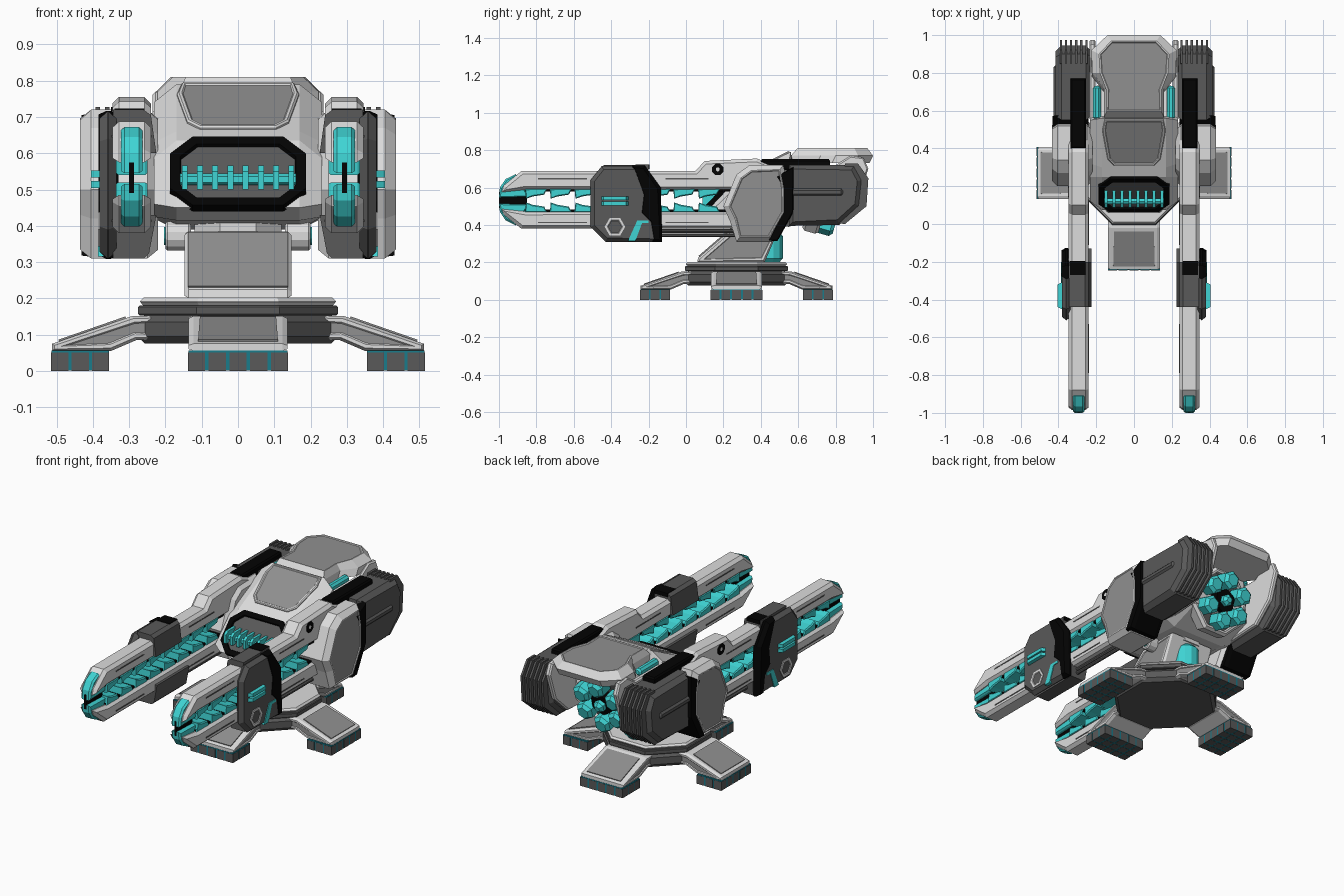
import bpy, bmesh, math
from mathutils import Matrix, Vector


def material(name, r, g, b):
    m = bpy.data.materials.new(name)
    m.diffuse_color = (r, g, b, 1)
    return m


LIGHT = material("light_grey", 0.72, 0.72, 0.72)
MID = material("mid_grey", 0.28, 0.28, 0.28)
DARK = material("dark_grey", 0.10, 0.10, 0.10)
BLACK = material("black", 0.001, 0.001, 0.001)
TEAL = material("teal", 0.05, 0.66, 0.66)
DEEP = material("deep_teal", 0.01, 0.20, 0.26)


def finish(name, bm, mats, mirror):
    me = bpy.data.meshes.new(name)
    bm.to_mesh(me)
    bm.free()
    for m in mats:
        me.materials.append(m)
    ob = bpy.data.objects.new(name, me)
    bpy.context.collection.objects.link(ob)
    if mirror:
        mod = ob.modifiers.new("mirror", 'MIRROR')
        mod.use_mirror_merge = False
    return ob


def loft(name, rings, mat, ch=0, cht=None, panel=None, ends=(0, 1), mirror=False, M=None):
    """Skin rings of points; caps may be chamfered and get an inset panel (width, depth, material)."""
    bm = bmesh.new()
    vs = [[bm.verts.new(p) for p in r] for r in rings]
    n = len(rings[0])
    for a, b in zip(vs, vs[1:]):
        for i in range(n):
            bm.faces.new((a[i], a[(i + 1) % n], b[(i + 1) % n], b[i]))
    caps = [bm.faces.new(vs[0]), bm.faces.new(vs[-1])]
    if M is not None:
        bm.transform(M)
    bmesh.ops.recalc_face_normals(bm, faces=bm.faces)
    if ch:
        bmesh.ops.inset_individual(bm, faces=caps, thickness=cht or ch, depth=ch)
    if panel:
        sel = [caps[e] for e in ends]
        bmesh.ops.inset_individual(bm, faces=sel, thickness=panel[0], depth=0)
        bmesh.ops.inset_individual(bm, faces=sel, thickness=0.004, depth=panel[1])
        for f in sel:
            f.material_index = 1
    return finish(name, bm, [mat] + ([panel[2]] if panel else []), mirror)


def prism(name, axis, pts, a, b, mat, ch=0, **kw):
    place = {'x': lambda p, t: (t, p[0], p[1]), 'y': lambda p, t: (p[0], t, p[1]),
             'z': lambda p, t: (p[0], p[1], t)}[axis]
    rings = [[place(p, t) for p in pts] for t in (a + ch, b - ch)]
    return loft(name, rings, mat, ch, **kw)


def box(name, x0, x1, y0, y1, z0, z1, mat, **kw):
    return prism(name, 'z', [(x0, y0), (x1, y0), (x1, y1), (x0, y1)], z0, z1, mat, **kw)


def ngon(n, r, cx=0, cy=0, turn=0.5):
    return [(cx + r * math.cos(2 * math.pi * (i + turn) / n),
             cy + r * math.sin(2 * math.pi * (i + turn) / n)) for i in range(n)]


def sym(half):
    """Complete a half outline (x > 0) to a symmetric one."""
    return half + [(-x, y) for x, y in reversed(half)]


def slope(p0, p1):
    """Frame on a slope running from p0 to p1 in the y-z plane."""
    o = Vector((0, *p0))
    y = (Vector((0, *p1)) - o).normalized()
    x = Vector((1, 0, 0))
    return Matrix.Translation(o) @ Matrix((x, y, x.cross(y))).transposed().to_4x4()


# ---- base: hub, four legs, block pads
C = Matrix.Translation((0, 0.27, 0))
prism("base_hub", 'z', ngon(8, 0.298), 0.075, 0.155, DARK, 0.02, M=C)
prism("base_ring", 'z', ngon(8, 0.298), 0.153, 0.18, DARK, 0.004, M=C)
prism("base_plate", 'z', ngon(8, 0.292), 0.18, 0.202, LIGHT, 0.01, M=C)
for k in range(4):
    R = C @ Matrix.Rotation(k * math.pi / 2, 4, 'Z')
    prism("leg", 'x', [(-0.512, 0.055), (-0.512, 0.075), (-0.29, 0.152), (-0.2, 0.152),
                       (-0.2, 0.085), (-0.28, 0.085), (-0.35, 0.055)], -0.137, 0.137, LIGHT, 0.015,
          cht=0.008, panel=(0.010, -0.004, MID), M=R)
    prism("leg_panel", 'z', sym([(0.11, 0.02), (0.105, 0.215)]), -0.004, 0.005, MID,
          M=R @ slope((-0.512, 0.075), (-0.29, 0.152)))
    box("pad_core", -0.1370, 0.1370, -0.514, -0.356, 0.001, 0.056, DEEP, M=R)
    for i in range(5):
        for j in range(3):
            x, y = -0.138 + i * 0.0572, -0.515 + j * 0.0560
            box("pad_block", x, x + 0.0472, y, y + 0.0480, 0, 0.051, DARK, M=R)

# ---- pedestal and hinge
prism("pedestal", 'x', [(0.06, 0.2), (0.065, 0.225), (0.25, 0.385), (0.5, 0.385), (0.42, 0.2)],
      -0.148, 0.148, LIGHT, 0.012, panel=(0.015, -0.004, MID))
prism("pedestal_panel", 'z', sym([(0.138, 0.008), (0.138, 0.235)]), -0.004, 0.006, MID,
      M=slope((0.065, 0.225), (0.25, 0.385)))
prism("neck", 'z', ngon(8, 0.13, 0, 0.38), 0.37, 0.45, LIGHT)
prism("neck_glow", 'z', ngon(12, 0.07, 0, 0.45), 0.2, 0.36, TEAL, 0.02)
prism("hinge", 'x', ngon(12, 0.042, 0.34, 0.372), 0.13, 0.2, LIGHT, 0.006, mirror=True)
prism("hinge_cap", 'x', ngon(12, 0.026, 0.34, 0.372), 0.18, 0.204, TEAL, mirror=True)

# ---- hull shell
mid = [(0.075, 0.45), (0.25, 0.635), (0.30, 0.66), (0.56, 0.79), (0.57, 0.735), (0.74, 0.72),
       (0.74, 0.46), (0.55, 0.39), (0.15, 0.415)]
side = [(0.12, 0.46), (0.25, 0.585), (0.32, 0.63), (0.55, 0.74), (0.57, 0.70), (0.70, 0.69),
        (0.72, 0.48), (0.55, 0.42), (0.2, 0.425)]
loft("hull", [[(x, *p) for p in pr] for x, pr in ((-0.232, side), (-0.17, mid), (0.17, mid), (0.232, side))],
     LIGHT)
G = slope((0.075, 0.45), (0.25, 0.635))
prism("grille", 'z', sym([(0.125, -0.005), (0.188, 0.06), (0.188, 0.19), (0.125, 0.255)]), -0.01, 0.016, BLACK,
      panel=(0.03, -0.010, DARK), ends=(1,), M=G)
prism("grille_bar", 'x', ngon(6, 0.016, 0.12, 0.528), -0.16, 0.16, TEAL)
for i in range(8):
    x = -0.147 + i * 0.042
    prism("grille_rib", 'x', [(0.088, 0.5), (0.088, 0.55), (0.11, 0.566), (0.18, 0.566), (0.13, 0.5)],
          x - 0.008, x + 0.008, TEAL)
prism("brow_panel", 'z', sym([(0.105, 0.012), (0.14, 0.05), (0.168, 0.22), (0.155, 0.285)]), -0.01, 0.010, LIGHT,
      0.005, panel=(0.008, -0.004, MID), ends=(1,), M=slope((0.30, 0.66), (0.56, 0.79)))

# ---- rear roof slab
low = sym([(0.16, 0.562), (0.16, 0.72), (0.222, 0.80), (0.225, 0.92), (0.14, 1.0)])
top = sym([(0.145, 0.595), (0.145, 0.71), (0.18, 0.80), (0.185, 0.90), (0.12, 0.97)])
loft("roof_slab", [[(x, y - 0.02, 0.73) for x, y in low], [(x, y, 0.77) for x, y in low],
                   [(x, y, 0.81) for x, y in top]], LIGHT, panel=(0.008, -0.004, MID), ends=(1,))
prism("roof_canister", 'y', ngon(8, 0.022, 0.196, 0.733), 0.555, 0.73, TEAL, 0.01, mirror=True)

# ---- rear engine cluster, tilted down
E = Matrix.Translation((0, 0.745, 0.525)) @ Matrix.Rotation(-math.radians(106), 4, 'X')
prism("engine_collar", 'z', ngon(8, 0.195), -0.08, 0.01, LIGHT, 0.015, panel=(0.012, -0.02, DARK), ends=(1,), M=E)
prism("engine_core", 'z', ngon(6, 0.07), -0.02, 0.045, BLACK, M=E)
for i in range(7):
    a = i * math.pi / 3 + math.pi / 6
    r, s = (0.118, 0.054) if i < 6 else (0, 0.035)
    prism("engine_cell", 'z', ngon(6, s, r * math.cos(a), r * math.sin(a)), -0.02, 0.085, TEAL, 0.018, M=E)

# ---- gun arms (built at +x, mirrored)
m = dict(mirror=True)
prism("upper_rail", 'x', [(-0.985, 0.575), (-0.975, 0.61), (-0.88, 0.688), (0.05, 0.688), (0.10, 0.742),
                          (0.38, 0.755), (0.46, 0.72), (0.46, 0.588), (-0.86, 0.588)], 0.24, 0.346, LIGHT,
      0.018, **m)
prism("lower_rail", 'x', [(-0.985, 0.485), (-0.975, 0.455), (-0.88, 0.38), (0.32, 0.38), (0.32, 0.472),
                          (-0.86, 0.472)], 0.24, 0.346, LIGHT, 0.018, **m)
prism("upper_muzzle", 'x', [(-1.0, 0.545), (-0.995, 0.60), (-0.965, 0.645), (-0.91, 0.672), (-0.84, 0.55)],
      0.263, 0.323, TEAL, 0.010, **m)
prism("lower_muzzle", 'x', [(-1.0, 0.515), (-0.995, 0.47), (-0.965, 0.425), (-0.91, 0.398), (-0.84, 0.51)],
      0.263, 0.323, TEAL, 0.010, **m)
box("muzzle_pin", 0.286, 0.300, -1.0, -0.85, 0.49, 0.575, BLACK, **m)
for s, n in ((1, "upper"), (-1, "lower")):
    Z = 0.53
    box(n + "_liner", 0.256, 0.330, -0.86, 0.3, Z + s * 0.048, Z + s * 0.075, BLACK, **m)
    for i in range(8):
        y = -0.86 + i * 0.132
        prism(n + "_coil", 'x', [(y, Z + s * 0.062), (y + 0.116, Z + s * 0.062), (y + 0.102, Z + s * 0.032),
                                 (y + 0.04, Z + s * 0.022), (y + 0.005, Z + s * 0.01)],
              0.250, 0.336, TEAL, 0.006, **m)
    for y0, y1 in ((-0.79, -0.53), (-0.11, 0.12)):
        box(n + "_rail_groove", 0.238, 0.348, y0, y1, Z + s * 0.113, Z + s * 0.12, DARK, **m)
for z in (0.345, 0.368):
    prism("under_rod", 'y', ngon(8, 0.011, 0.30, z), -0.2, 0.3, DARK, **m)
prism("rail_bolt", 'x', ngon(8, 0.033, 0.17, 0.697), 0.33, 0.350, BLACK, panel=(0.018, 0, LIGHT), ends=(1,), **m)

# ---- shroud around each barrel, open on the inner side
prism("shroud_side", 'x', [(-0.51, 0.39), (-0.51, 0.64), (-0.45, 0.715), (-0.22, 0.715), (-0.14, 0.60),
                           (-0.13, 0.31), (-0.43, 0.31)], 0.335, 0.382, DARK, 0.022, **m)
prism("shroud_top", 'y', [(0.225, 0.60), (0.24, 0.705), (0.26, 0.72), (0.345, 0.72), (0.345, 0.675),
                          (0.25, 0.675), (0.24, 0.60)], -0.44, -0.20, DARK, **m)
prism("shroud_bottom", 'y', [(0.225, 0.43), (0.245, 0.325), (0.26, 0.31), (0.345, 0.31), (0.345, 0.39),
                             (0.25, 0.39), (0.24, 0.43)], -0.43, -0.13, DARK, **m)
prism("shroud_black_band", 'x', [(-0.29, 0.717), (-0.22, 0.717), (-0.135, 0.60), (-0.127, 0.308), (-0.18, 0.308),
                                 (-0.20, 0.41), (-0.25, 0.46), (-0.24, 0.56)], 0.33, 0.385, BLACK, 0.022,
      cht=0.018, **m)
box("shroud_black_top", 0.258, 0.34, -0.27, -0.195, 0.70, 0.723, BLACK, **m)
prism("shroud_stripe", 'x', [(-0.31, 0.315), (-0.27, 0.315), (-0.235, 0.41), (-0.2, 0.41), (-0.2, 0.425),
                             (-0.26, 0.425)], 0.36, 0.386, TEAL, **m)
for z in (0.514, 0.543):
    prism("shroud_fin", 'z', [(0.365, -0.46), (0.405, -0.44), (0.405, -0.32), (0.365, -0.30)], z - 0.01, z + 0.01,
          TEAL, **m)
prism("hex_ring", 'x', ngon(6, 0.055, -0.38, 0.39, 0), 0.36, 0.386, LIGHT, panel=(0.014, -0.003, DARK),
      ends=(1,), **m)

# ---- shoulder armour
prism("shoulder", 'x', [(0.20, 0.50), (0.27, 0.67), (0.34, 0.72), (0.52, 0.72), (0.55, 0.6), (0.55, 0.46),
                        (0.46, 0.31), (0.27, 0.31), (0.235, 0.42)], 0.22, 0.435, LIGHT, 0.03,
      panel=(0.006, -0.004, MID), ends=(1,), **m)
prism("shoulder_strap", 'x', [(0.48, 0.66), (0.575, 0.71), (0.575, 0.47), (0.49, 0.315), (0.44, 0.315),
                              (0.515, 0.47), (0.515, 0.6)], 0.24, 0.432, BLACK, 0.024, cht=0.006, **m)
box("top_black_bar", 0.255, 0.335, 0.40, 0.77, 0.69, 0.752, BLACK, ch=0.01, **m)

# ---- ribbed rear pods
pod = [(0.55, 0.395), (0.82, 0.40), (0.93, 0.50), (0.945, 0.64), (0.90, 0.72), (0.55, 0.72)]
prism("rear_pod", 'x', pod, 0.225, 0.415, DARK, 0.03, **m)
for i in range(6):
    x = 0.252 + i * 0.027
    prism("pod_rib", 'x', [(0.80, 0.41), (0.85, 0.405), (0.965, 0.5), (0.975, 0.65), (0.92, 0.728), (0.85, 0.728)],
          x - 0.006, x + 0.006, DARK, **m)
prism("pod_side_rod", 'y', ngon(8, 0.022, 0.405, 0.575), 0.56, 0.84, DARK, 0.01, **m)
prism("pod_inner_plate", 'x', [(0.55, 0.42), (0.80, 0.43), (0.92, 0.54), (0.975, 0.70), (0.95, 0.76),
                               (0.88, 0.77), (0.80, 0.72), (0.55, 0.72)], 0.203, 0.235, LIGHT, 0.008, **m)
